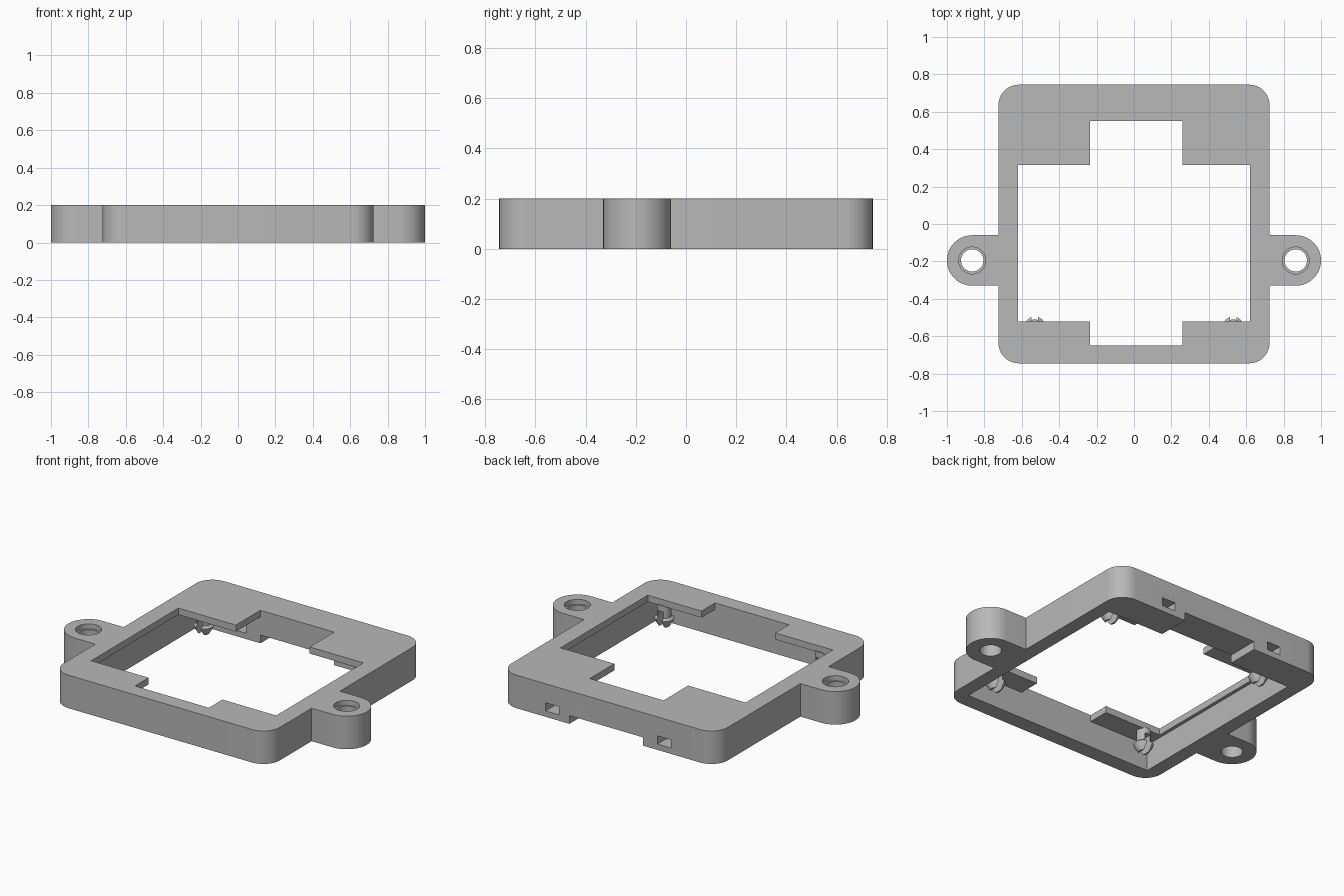
import bpy, bmesh
from math import sin, cos, pi, radians

if "Cube" in bpy.data.objects:
    bpy.data.objects.remove(bpy.data.objects["Cube"], do_unlink=True)

HEIGHT = 0.2
PLATE = 0.16          # underside of the thin top plate

grey = bpy.data.materials.new("plain grey")
grey.use_nodes = True
COLOUR = (0.48, 0.48, 0.48, 1)
grey.diffuse_color = COLOUR
grey.node_tree.nodes["Principled BSDF"].inputs["Base Color"].default_value = COLOUR


def to_object(bm, name):
    bmesh.ops.recalc_face_normals(bm, faces=bm.faces)
    mesh = bpy.data.meshes.new(name)
    bm.to_mesh(mesh)
    bm.free()
    mesh.materials.append(grey)
    obj = bpy.data.objects.new(name, mesh)
    bpy.context.collection.objects.link(obj)
    return obj


def box(x0, x1, y0, y1, z0, z1):
    bm = bmesh.new()
    bmesh.ops.create_cube(bm, size=1)
    for v in bm.verts:
        v.co = (x1 if v.co.x > 0 else x0,
                y1 if v.co.y > 0 else y0,
                z1 if v.co.z > 0 else z0)
    return to_object(bm, "cutter")


def lathe(name, profile, x, y, steps=32):
    """Solid of revolution; profile is (radius, z) from top to bottom."""
    bm = bmesh.new()
    rings = [[bm.verts.new((x + r * cos(2 * pi * i / steps),
                            y + r * sin(2 * pi * i / steps), z))
              for i in range(steps)] for r, z in profile]
    for a, b in zip(rings, rings[1:]):
        for i in range(steps):
            j = (i + 1) % steps
            bm.faces.new((a[i], a[j], b[j], b[i]))
    bm.faces.new(rings[0])
    bm.faces.new(rings[-1])
    return to_object(bm, name)


def select_only(obj):
    bpy.ops.object.select_all(action="DESELECT")
    obj.select_set(True)
    bpy.context.view_layer.objects.active = obj


def cut(target, cutter):
    mod = target.modifiers.new("cut", "BOOLEAN")
    mod.operation = "DIFFERENCE"
    mod.solver = "EXACT"
    mod.object = cutter
    select_only(target)
    bpy.ops.object.modifier_apply(modifier=mod.name)
    bpy.data.objects.remove(cutter, do_unlink=True)


def smooth(obj):
    select_only(obj)
    bpy.ops.object.shade_smooth_by_angle(angle=radians(30))


def arc(cx, cy, r, start, end, steps):
    angles = [radians(start + (end - start) * i / steps) for i in range(steps + 1)]
    return [(cx + r * cos(a), cy + r * sin(a)) for a in angles]


# Frame body: rounded square with a round-ended ear on each side
W, D, R = 0.725, 0.745, 0.11
EAR_X, EAR_Y, EAR_R = 0.865, -0.195, 0.135
half = arc(W - R, R - D, R, -90, 0, 10)
half += [(W, EAR_Y - EAR_R)]
half += arc(EAR_X, EAR_Y, EAR_R, -90, 90, 24)
half += [(W, EAR_Y + EAR_R)]
half += arc(W - R, D - R, R, 0, 90, 10)
outline = half + [(-x, y) for x, y in reversed(half)]
bm = bmesh.new()
base = bm.faces.new([bm.verts.new((x, y, 0)) for x, y in outline])
lift = bmesh.ops.extrude_face_region(bm, geom=[base])["geom"]
bmesh.ops.translate(bm, vec=(0, 0, HEIGHT),
                    verts=[v for v in lift if isinstance(v, bmesh.types.BMVert)])
frame = to_object(bm, "frame")

# Cavity below the plate, then the cross-shaped opening through it
cut(frame, box(-0.64, 0.64, -0.65, 0.55, -0.1, PLATE))
cut(frame, box(-0.62, 0.62, -0.52, 0.315, 0.1, 0.3))
cut(frame, box(-0.235, 0.26, -0.65, 0.55, 0.1, 0.3))

# Shallow notch and two square holes through the back wall
cut(frame, box(-0.235, 0.26, 0.5, 0.8, -0.1, 0.05))
for x in (-0.375, 0.375):
    cut(frame, box(x - 0.045, x + 0.045, 0.5, 0.8, 0.035, 0.085))

# Stepped screw holes in the ears
for side in (-1, 1):
    cut(frame, lathe("cutter", [(0.072, 0.3), (0.072, 0.17), (0.06, 0.17), (0.06, -0.1)],
                     side * EAR_X, EAR_Y, 40))
smooth(frame)

# Split snap pins hanging from the four corners of the plate
PIN = [(0.04, PLATE + 0.005), (0.04, 0.09), (0.055, 0.078), (0.052, 0.065), (0.03, 0.03)]
for depth, y in (("front", -0.55), ("back", 0.43)):
    for side, x in (("left", 0.53), ("right", -0.53)):
        pin = lathe(f"{depth}_{side}_snap_pin", PIN, x, y, 24)
        cut(pin, box(x - 0.018, x + 0.018, y - 0.1, y + 0.1, 0, 0.13))
        smooth(pin)
